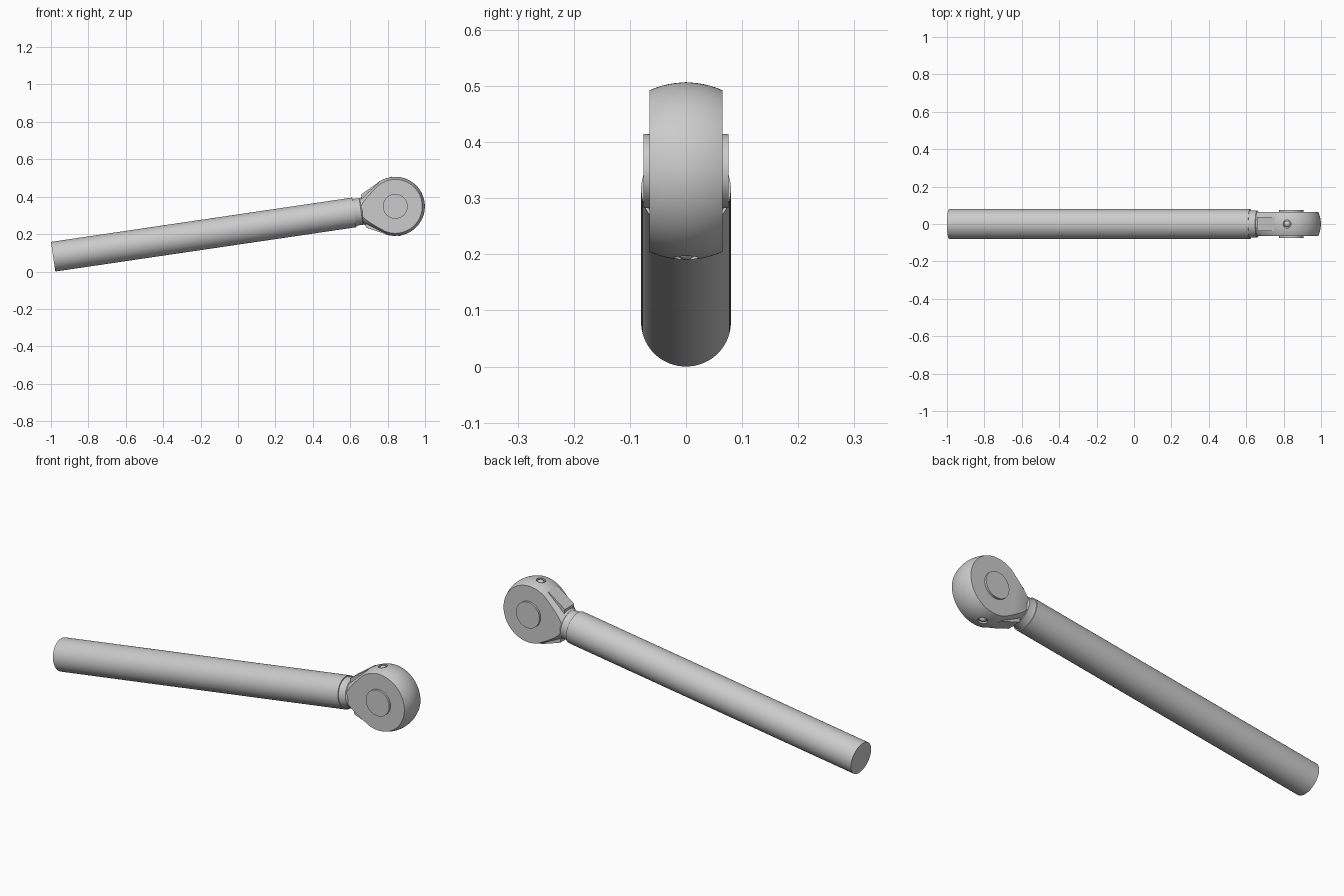
import bpy, bmesh, math
from mathutils import Matrix, Vector

if "Cube" in bpy.data.objects:
    bpy.data.objects.remove(bpy.data.objects["Cube"], do_unlink=True)

TILT = math.radians(8.37)
# local frame: x runs along the rod, origin at the ball centre
FRAME = Matrix.Translation((0.841, 0, 0.3483)) @ Matrix.Rotation(-TILT, 4, 'Y')
BALL, HALF = 0.158, 0.065

steel = bpy.data.materials.new("grey steel")
steel.use_nodes = True
GREY = (0.6, 0.6, 0.6, 1)
steel.diffuse_color = GREY
steel.node_tree.nodes["Principled BSDF"].inputs["Base Color"].default_value = GREY


def finish(bm, name, smooth=True):
    bmesh.ops.recalc_face_normals(bm, faces=bm.faces)
    mesh = bpy.data.meshes.new(name)
    bm.to_mesh(mesh)
    bm.free()
    mesh.materials.append(steel)
    obj = bpy.data.objects.new(name, mesh)
    bpy.context.collection.objects.link(obj)
    obj.matrix_world = FRAME
    if smooth:
        bpy.ops.object.select_all(action='DESELECT')
        obj.select_set(True)
        bpy.context.view_layer.objects.active = obj
        bpy.ops.object.shade_smooth_by_angle(angle=math.radians(30))
    return obj


def lathe(profile, steps=96):
    """Revolve (x, radius) points around the rod axis."""
    bm = bmesh.new()
    verts = [bm.verts.new((x, 0, r)) for x, r in profile]
    edges = [bm.edges.new(p) for p in zip(verts, verts[1:])]
    bmesh.ops.spin(bm, geom=verts + edges, cent=(0, 0, 0), axis=(1, 0, 0),
                   angle=math.tau, steps=steps, use_duplicate=False)
    bmesh.ops.remove_doubles(bm, verts=bm.verts, dist=1e-5)
    bmesh.ops.holes_fill(bm, edges=[e for e in bm.edges if e.is_boundary], sides=0)
    return bm


def cylinder(radius, depth, matrix, segments=64):
    bm = bmesh.new()
    bmesh.ops.create_cone(bm, cap_ends=True, segments=segments, radius1=radius,
                          radius2=radius, depth=depth, matrix=matrix)
    return bm


# rod and stepped neck
finish(lathe([(-1.849, 0.08), (-0.222, 0.08)]), "rod")
finish(lathe([(-0.225, 0.076), (-0.212, 0.072), (-0.185, 0.072), (-0.178, 0.066)]), "neck")

# ball head with a cone running to the neck, cut flat on both sides
start = math.radians(117)
arc = [(BALL * math.cos(a), BALL * math.sin(a))
       for a in (start * (1 - i / 40) for i in range(41))]
bm = lathe([(-0.2, 0.06), (-0.183, 0.069)] + arc)
for side in (-1, 1):
    cut = bmesh.ops.bisect_plane(bm, geom=bm.verts[:] + bm.edges[:] + bm.faces[:],
                                 plane_co=(0, side * HALF, 0), plane_no=(0, side, 0),
                                 clear_outer=True)
    rim = [e for e in cut["geom_cut"] if isinstance(e, bmesh.types.BMEdge)]
    bmesh.ops.holes_fill(bm, edges=rim, sides=0)
head = finish(bm, "ball_head", smooth=False)

# drill a shallow hole in the top and bottom of the ball
for side, label in ((1, "upper"), (-1, "lower")):
    cutter = finish(cylinder(0.022, 0.04, Matrix.Translation((0, 0, side * 0.168)), 32),
                    label + "_hole_cutter", smooth=False)
    cutter.hide_render = True
    cutter.hide_set(True)
    mod = head.modifiers.new(label + "_hole", 'BOOLEAN')
    mod.operation = 'DIFFERENCE'
    mod.solver = 'EXACT'
    mod.object = cutter
bpy.context.view_layer.objects.active = head
head.select_set(True)
for mod in list(head.modifiers):
    bpy.ops.object.modifier_apply(modifier=mod.name)
for cutter in [o for o in bpy.data.objects if o.name.endswith("_hole_cutter")]:
    bpy.data.objects.remove(cutter, do_unlink=True)
bpy.ops.object.shade_smooth_by_angle(angle=math.radians(30))

# rounded plugs in the holes, ribs along the cone
for side, label in ((1, "upper"), (-1, "lower")):
    bm = bmesh.new()
    bmesh.ops.create_uvsphere(bm, u_segments=24, v_segments=12, radius=0.018,
                              matrix=Matrix.Translation((0, 0, side * 0.142)))
    finish(bm, label + "_plug")

    bm = bmesh.new()
    outline = [(-0.172, 0.06), (-0.172, 0.089), (-0.07, 0.141), (-0.06, 0.06)]
    face = bm.faces.new([bm.verts.new((x, -0.038, side * z)) for x, z in outline])
    out = bmesh.ops.extrude_face_region(bm, geom=[face])
    bmesh.ops.translate(bm, vec=Vector((0, 0.076, 0)),
                        verts=[v for v in out["geom"] if isinstance(v, bmesh.types.BMVert)])
    finish(bm, label + "_rib", smooth=False)

# cross pin through the head
finish(cylinder(0.066, 0.151, Matrix.Rotation(math.pi / 2, 4, 'X')), "cross_pin")
